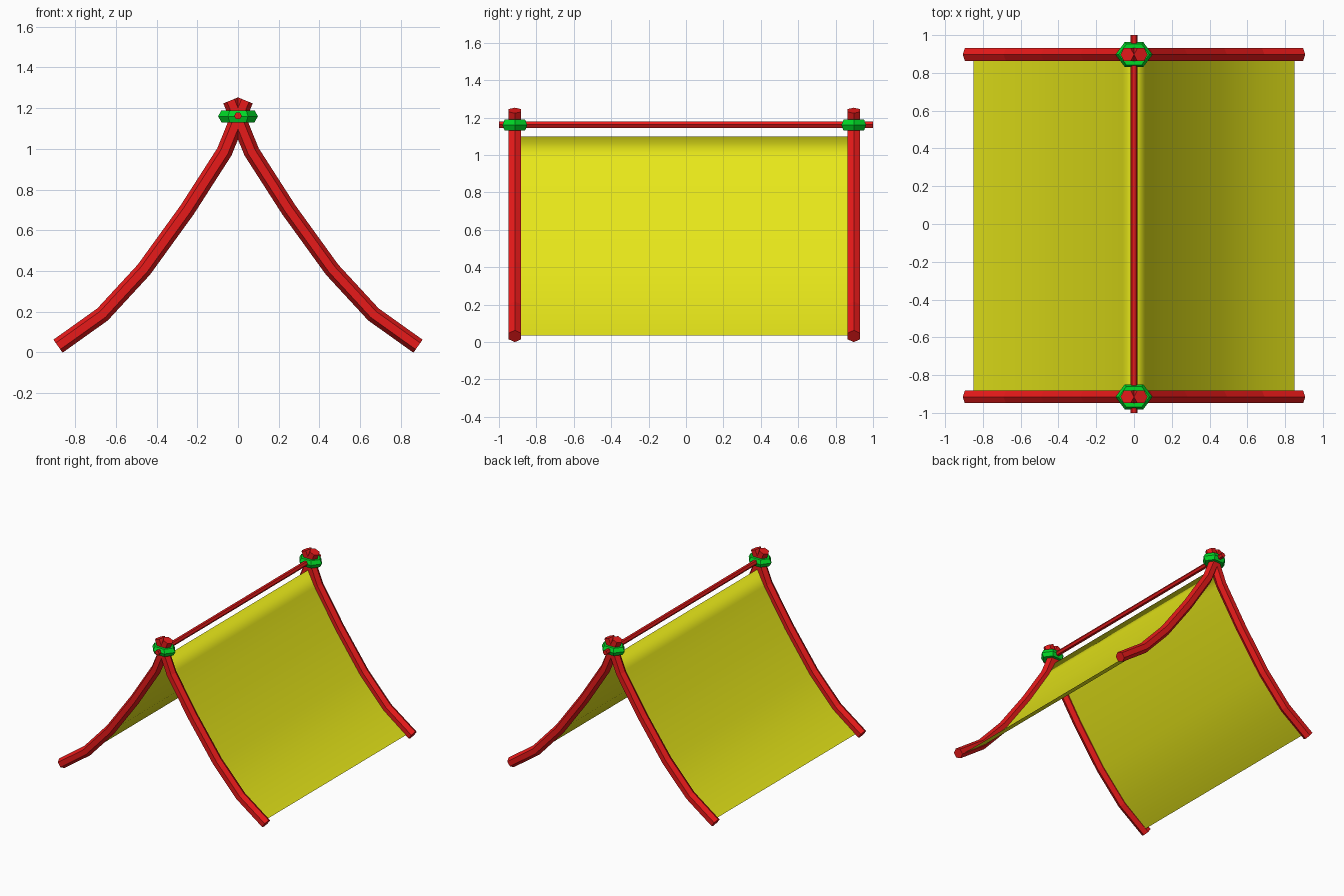
import bpy, bmesh, math
from mathutils import Vector

if "Cube" in bpy.data.objects:
    bpy.data.objects.remove(bpy.data.objects["Cube"])


def material(name, color):
    m = bpy.data.materials.new(name)
    m.diffuse_color = (*color, 1)
    m.use_nodes = True
    m.node_tree.nodes["Principled BSDF"].inputs["Base Color"].default_value = m.diffuse_color
    return m


RED = material("red_wood", (0.8, 0.01, 0.01))
GREEN = material("green_rope", (0.0, 0.7, 0.02))
YELLOW = material("yellow_cloth", (0.8, 0.8, 0.01))


def add_object(name, bm, mat):
    me = bpy.data.meshes.new(name)
    bmesh.ops.recalc_face_normals(bm, faces=bm.faces)
    bm.to_mesh(me)
    bm.free()
    ob = bpy.data.objects.new(name, me)
    bpy.context.collection.objects.link(ob)
    me.materials.append(mat)
    return ob


def hex_sweep(name, path, radius, side, mat):
    """Capped six-sided bar along a planar path, with mitred bends."""
    pts = [Vector(p) for p in path]
    side = Vector(side)
    bm = bmesh.new()
    rings = []
    for i, p in enumerate(pts):
        a = (p - pts[i - 1]).normalized() if i else None
        b = (pts[i + 1] - p).normalized() if i < len(pts) - 1 else None
        a, b = a or b, b or a
        t = (a + b).normalized()
        n = t.cross(side) / t.dot(a)
        rings.append([bm.verts.new(p + radius * (math.cos(k * math.pi / 3) * n
                                                 + math.sin(k * math.pi / 3) * side))
                      for k in range(6)])
    for r, s in zip(rings, rings[1:]):
        for k in range(6):
            bm.faces.new((r[k], r[k - 1], s[k - 1], s[k]))
    bm.faces.new(rings[0])
    bm.faces.new(rings[-1])
    return add_object(name, bm, mat)


# Curved crossing poles and their rope bindings, front and back
POLE = [(0.884, 0.031), (0.665, 0.187), (0.462, 0.407), (0.25, 0.70),
        (0.067, 0.985), (-0.036, 1.238)]
for end, y in (("front", -0.915), ("back", 0.897)):
    for label, s in (("right", 1), ("left", -1)):
        hex_sweep(f"{end}_{label}_pole", [(s * x, y, z) for x, z in POLE],
                  0.039, (0, 1, 0), RED)
    bpy.ops.mesh.primitive_torus_add(major_segments=6, minor_segments=6,
                                     major_radius=0.064, minor_radius=0.034,
                                     location=(0, y, 1.16))
    rope = bpy.context.object
    rope.name = f"{end}_rope_binding"
    rope.scale.y = 0.78
    rope.data.materials.append(GREEN)

# Ridge rod
hex_sweep("ridge_rod", [(0, -1, 1.162), (0, 1, 1.162)], 0.019, (0, 0, 1), RED)

# Cloth sheet draped over both slopes
half = [(0.85, 0.035), (0.655, 0.178), (0.452, 0.4), (0.242, 0.693),
        (0.15, 0.838), (0.06, 0.98)]
profile = half + [(0, 1.098)] + [(-x, z) for x, z in reversed(half)]
bm = bmesh.new()
rows = [[bm.verts.new((x, y, z)) for y in (-0.9, 0.885)] for x, z in profile]
for p, q in zip(rows, rows[1:]):
    f = bm.faces.new((p[0], q[0], q[1], p[1]))
    f.smooth = True
cloth = add_object("cloth_sheet", bm, YELLOW)
